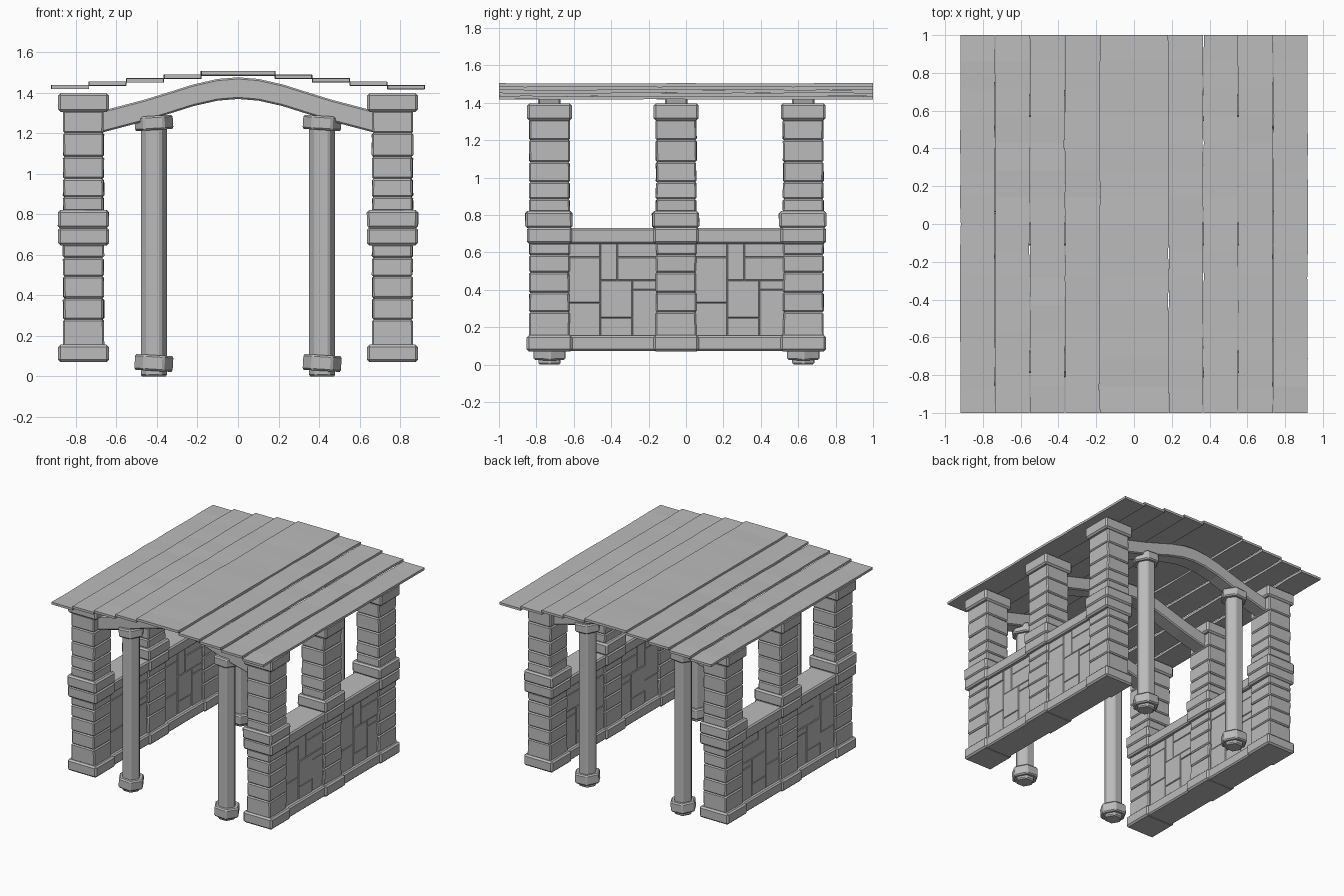
import bpy, bmesh, math, random
from mathutils import Vector, Matrix

random.seed(4)
if "Cube" in bpy.data.objects:
    bpy.data.objects.remove(bpy.data.objects["Cube"], do_unlink=True)

GREY = (0.5, 0.5, 0.5, 1)
mat = bpy.data.materials.new("plain grey")
mat.use_nodes = True
mat.diffuse_color = GREY
mat.node_tree.nodes["Principled BSDF"].inputs["Base Color"].default_value = GREY

PILLAR_X = 0.762
PILLAR_Y = (-0.73, -0.053, 0.627)


def finish(name, bm, bevel=0):
    bmesh.ops.recalc_face_normals(bm, faces=bm.faces)
    mesh = bpy.data.meshes.new(name)
    bm.to_mesh(mesh)
    bm.free()
    mesh.materials.append(mat)
    obj = bpy.data.objects.new(name, mesh)
    bpy.context.collection.objects.link(obj)
    if bevel:
        mod = obj.modifiers.new("worn edges", "BEVEL")
        mod.width = bevel
        mod.segments = 1
    return obj


def add_box(bm, lo, hi, jitter=0.0):
    lo, hi = Vector(lo), Vector(hi)
    size = hi - lo
    new = bmesh.ops.create_cube(
        bm, matrix=Matrix.Translation((lo + hi) / 2) @ Matrix.Diagonal((*size, 1)))
    for v in new["verts"]:
        v.co.x += random.uniform(-jitter, jitter)
        v.co.y += random.uniform(-jitter, jitter)


def add_slab(bm, x, y, z0, z1, hx, hy, jitter=0.0):
    add_box(bm, (x - hx, y - hy, z0), (x + hx, y + hy, z1), jitter)


# Stone pillars: stacked courses with base, waist bands and cap
def pillar(x, y, label):
    courses = bmesh.new()
    for levels in ((0.15, 0.28, 0.385, 0.493, 0.585, 0.65),
                   (0.815, 0.885, 0.975, 1.083, 1.2, 1.31)):
        for z0, z1 in zip(levels, levels[1:]):
            add_slab(courses, x, y, z0, z1, 0.1, 0.108, 0.003)
    finish(label + "_pillar_shaft", courses, 0.008)
    trim = bmesh.new()
    add_slab(trim, x, y, 0.07, 0.157, 0.125, 0.122)
    add_slab(trim, x, y, 0.645, 0.735, 0.125, 0.121)
    add_slab(trim, x, y - 0.003, 0.73, 0.82, 0.125, 0.126, 0.003)
    add_slab(trim, x, y, 1.305, 1.397, 0.125, 0.12)
    finish(label + "_pillar_trim", trim, 0.012)


# Low masonry walls, with stones given as fractions of the panel
STONES = ((0, 0, 0.36, 0.36), (0.36, 0, 0.72, 0.2), (0.72, 0, 1, 0.5),
          (0, 0.36, 0.36, 0.85), (0.36, 0.2, 0.72, 0.6), (0.36, 0.6, 0.55, 1),
          (0.55, 0.6, 1, 0.85), (0.72, 0.5, 1, 0.6), (0, 0.85, 0.36, 1),
          (0.55, 0.85, 1, 1))


def wall(x, y0, y1, label):
    base, top = 0.15, 0.65
    core = bmesh.new()
    add_box(core, (x - 0.076, y0, base), (x + 0.076, y1, top))
    finish(label + "_wall_core", core)
    stones = bmesh.new()
    for u0, v0, u1, v1 in STONES:
        hx = 0.084 + random.uniform(-0.003, 0.003)
        add_box(stones, (x - hx, y0 + u0 * (y1 - y0), base + v0 * (top - base)),
                (x + hx, y0 + u1 * (y1 - y0), base + v1 * (top - base)))
    finish(label + "_wall_stones", stones, 0.004)
    rails = bmesh.new()
    add_box(rails, (x - 0.113, y0 - 0.01, 0.073), (x + 0.113, y1 + 0.01, 0.155))
    add_box(rails, (x - 0.113, y0 - 0.01, 0.645), (x + 0.113, y1 + 0.01, 0.73))
    finish(label + "_wall_plinth_and_coping", rails, 0.01)


for side, sx in (("left", 1), ("right", -1)):
    for place, y in zip(("front", "middle", "back"), PILLAR_Y):
        pillar(sx * PILLAR_X, y, f"{side}_{place}")
    for place, y0, y1 in zip(("front", "back"), PILLAR_Y, PILLAR_Y[1:]):
        wall(sx * PILLAR_X, y0 + 0.1, y1 - 0.1, f"{side}_{place}")


# Arched cross beams
def beam(y, label):
    half = [(0, 1.368), (0.1, 1.36), (0.22, 1.333), (0.34, 1.295), (0.46, 1.258),
            (0.68, 1.2)]
    under = [(-x, z) for x, z in reversed(half[1:])] + half
    outline = under + [(x, z + 0.107) for x, z in reversed(under)]
    bm = bmesh.new()
    n = len(under)
    rings = [[bm.verts.new((x, y + d, z)) for x, z in outline] for d in (-0.06, 0.06)]
    a, b = rings
    total = len(outline)
    for i in range(total):
        j = (i + 1) % total
        bm.faces.new((a[i], a[j], b[j], b[i]))
    for ring in rings:
        for i in range(n - 1):
            k = total - 1 - i
            bm.faces.new((ring[i], ring[i + 1], ring[k - 1], ring[k]))
    finish(label + "_arched_beam", bm, 0.008)


for place, y in zip(("front", "middle", "back"), PILLAR_Y):
    beam(y, place)


# Six-sided wooden posts with a collar at each end
def add_prism(bm, x, y, z0, z1, radius, tilt=0.0):
    place = (Matrix.Translation((x, y, (z0 + z1) / 2)) @ Matrix.Rotation(tilt, 4, "Y")
             @ Matrix.Rotation(math.pi / 2, 4, "Z"))
    bmesh.ops.create_cone(bm, cap_ends=True, segments=6, radius1=radius,
                          radius2=radius, depth=z1 - z0, matrix=place)


for side, x in (("left", 0.415), ("right", -0.415)):
    for place, y in (("front", PILLAR_Y[0]), ("back", PILLAR_Y[2])):
        bm = bmesh.new()
        add_prism(bm, x, y, 0, 1.29, 0.069)
        add_prism(bm, x, y, 0.027, 0.105, 0.099, 0.06)
        add_prism(bm, x, y, 1.215, 1.285, 0.099, 0.06 if x > 0 else -0.06)
        finish(f"{side}_{place}_post", bm, 0.009)


# Roof planks stepping down from the ridge, with rough edges
def plank(x0, x1, z0, z1, label):
    bm = bmesh.new()
    steps = 14
    rows = []
    for i in range(steps + 1):
        y = -1 + 2 * i / steps
        left = x0 + random.uniform(-0.002, 0.003)
        right = x1 + random.uniform(-0.003, 0.002)
        lift = random.uniform(-0.002, 0.002)
        rows.append([bm.verts.new((px, y, pz + lift)) for px, pz in
                     ((left, z0), (right, z0), (right, z1), (left, z1))])
    for a, b in zip(rows, rows[1:]):
        for i in range(4):
            j = (i + 1) % 4
            bm.faces.new((a[i], a[j], b[j], b[i]))
    bm.faces.new(rows[0])
    bm.faces.new(rows[-1])
    finish(label + "_roof_plank", bm)


plank(-0.183, 0.183, 1.484, 1.503, "ridge")
for i in range(4):
    inner = 0.182 + 0.185 * i
    z = 1.469 - 0.017 * i
    plank(inner, inner + 0.183, z, z + 0.018, f"left_{i + 1}")
    plank(-inner - 0.183, -inner, z, z + 0.018, f"right_{i + 1}")
